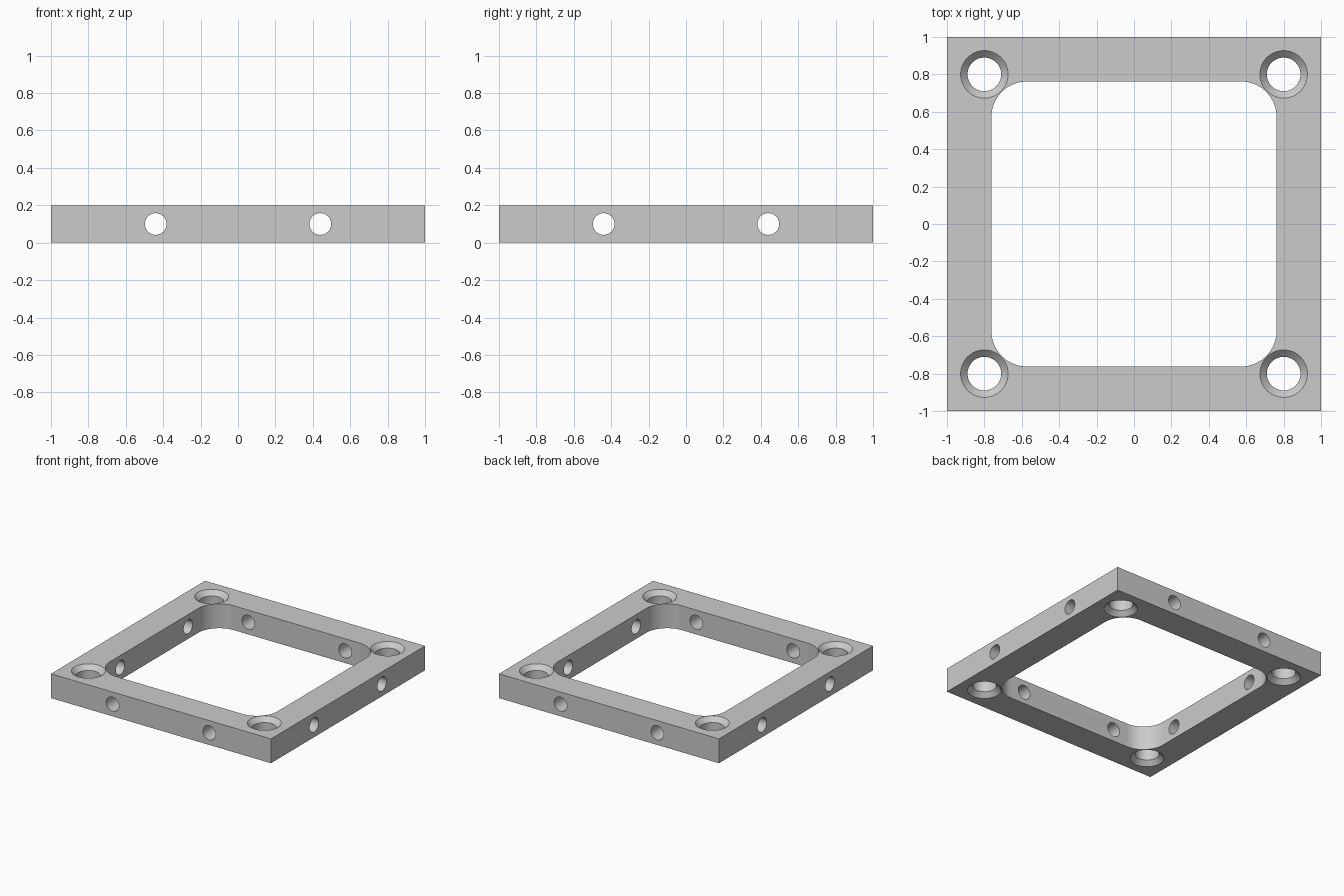
import bpy
import bmesh
from math import pi
from mathutils import Matrix, Vector

default_cube = bpy.data.objects.get("Cube")
if default_cube:
    bpy.data.objects.remove(default_cube, do_unlink=True)

HEIGHT = 0.2
OPENING = 0.762       # half width of the central opening
CORNER = 0.19         # opening corner radius
BOLT_POS, BOLT_R, SINK_R = 0.8, 0.09, 0.127
SINK_DEPTH = SINK_R - BOLT_R
SIDE_POS, SIDE_R = 0.44, 0.058
SEGMENTS = 64

metal = bpy.data.materials.new("plain grey")
metal.use_nodes = True
grey = (0.6, 0.6, 0.6, 1)
metal.diffuse_color = grey
metal.node_tree.nodes["Principled BSDF"].inputs["Base Color"].default_value = grey


def make_object(name, bm):
    bmesh.ops.recalc_face_normals(bm, faces=bm.faces)
    mesh = bpy.data.meshes.new(name)
    bm.to_mesh(mesh)
    bm.free()
    mesh.materials.append(metal)
    obj = bpy.data.objects.new(name, mesh)
    bpy.context.collection.objects.link(obj)
    return obj


def box(bm, half, low, high):
    size = Matrix.Diagonal((2 * half, 2 * half, high - low, 1))
    bmesh.ops.create_cube(bm, size=1, matrix=Matrix.Translation((0, 0, (low + high) / 2)) @ size)


def cone(bm, r_low, r_high, depth, matrix):
    bmesh.ops.create_cone(bm, cap_ends=True, segments=SEGMENTS, radius1=r_low,
                          radius2=r_high, depth=depth, matrix=matrix)


def cut(target, bm):
    cutter = make_object("cutter", bm)
    cutter.hide_render = True
    mod = target.modifiers.new("cut", 'BOOLEAN')
    mod.operation = 'DIFFERENCE'
    mod.solver = 'EXACT'
    mod.object = cutter
    bpy.context.view_layer.objects.active = target
    bpy.ops.object.modifier_apply(modifier=mod.name)
    bpy.data.objects.remove(cutter, do_unlink=True)


# Square plate
bm = bmesh.new()
box(bm, 1, 0, HEIGHT)
frame = make_object("square_frame", bm)

# Central opening with rounded corners
bm = bmesh.new()
box(bm, OPENING, -0.1, HEIGHT + 0.1)
uprights = [e for e in bm.edges if abs((e.verts[0].co - e.verts[1].co).z) > 0.1]
bmesh.ops.bevel(bm, geom=uprights, offset=CORNER, segments=16, profile=0.5, affect='EDGES')
cut(frame, bm)

# Corner bolt holes, countersunk on both faces
for x in (-BOLT_POS, BOLT_POS):
    for y in (-BOLT_POS, BOLT_POS):
        bm = bmesh.new()
        cone(bm, BOLT_R, BOLT_R, HEIGHT * 2, Matrix.Translation((x, y, HEIGHT / 2)))
        cut(frame, bm)
        # Each cone runs past the face by its own depth, at 45 degrees
        for z, way in ((0, -1), (HEIGHT, 1)):
            wide, narrow = SINK_R + SINK_DEPTH, BOLT_R
            low, high = (narrow, wide) if way > 0 else (wide, narrow)
            bm = bmesh.new()
            cone(bm, low, high, 2 * SINK_DEPTH, Matrix.Translation((x, y, z)))
            cut(frame, bm)

# Side holes, straight through opposite walls
for axis, shift in (('X', Vector((0, 1, 0))), ('Y', Vector((1, 0, 0)))):
    turn = Matrix.Rotation(pi / 2, 4, 'Y' if axis == 'X' else 'X')
    for side in (-1, 1):
        centre = shift * side * SIDE_POS + Vector((0, 0, HEIGHT / 2))
        bm = bmesh.new()
        cone(bm, SIDE_R, SIDE_R, 3, Matrix.Translation(centre) @ turn)
        cut(frame, bm)

# Smooth bores and corners, sharp edges elsewhere
bpy.ops.object.select_all(action='DESELECT')
frame.select_set(True)
bpy.context.view_layer.objects.active = frame
bpy.ops.object.shade_smooth_by_angle(angle=pi / 6)
